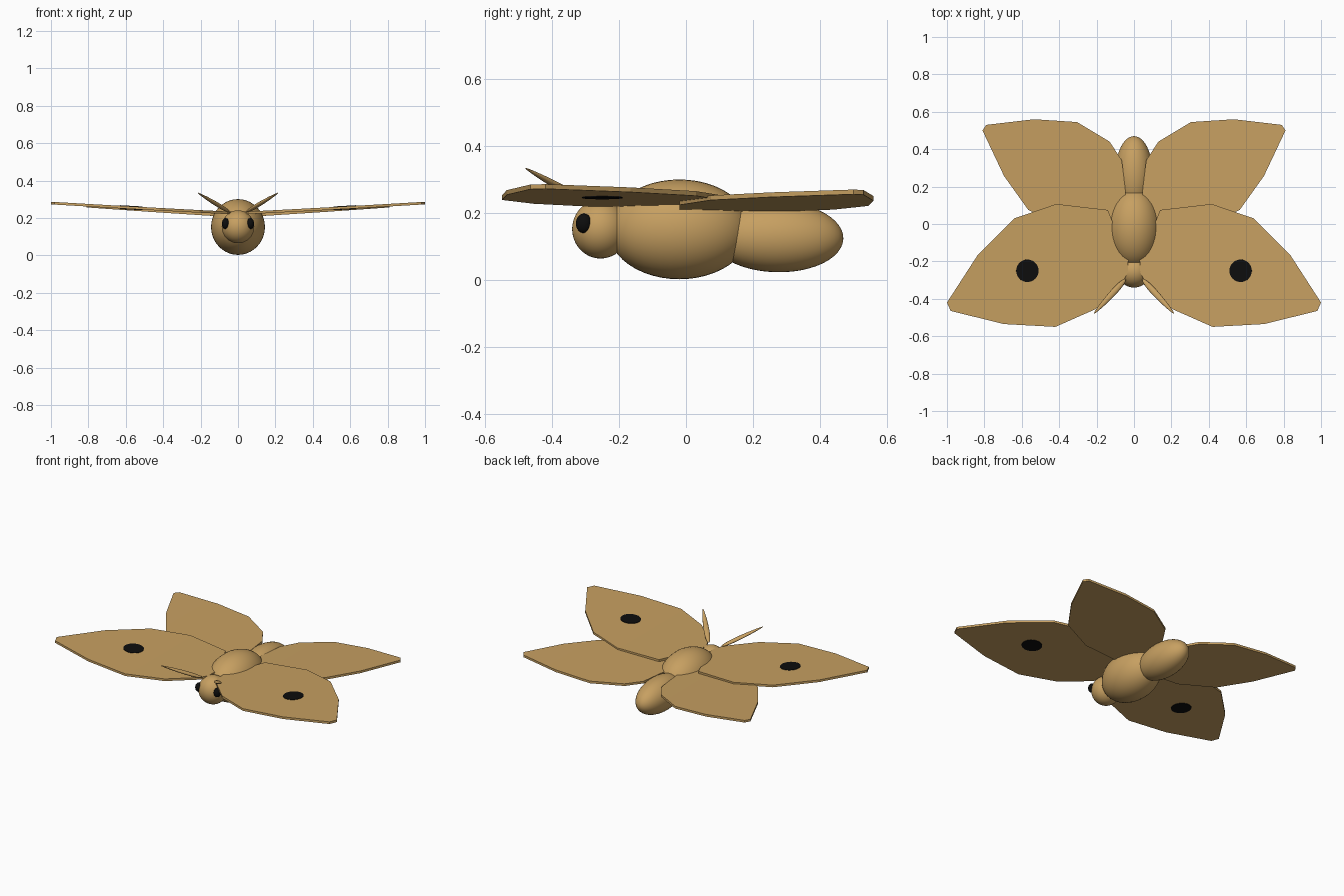
import bpy, bmesh
from mathutils import Matrix, Vector

old = bpy.data.objects.get("Cube")
if old:
    bpy.data.objects.remove(old, do_unlink=True)


def make_material(name, color):
    mat = bpy.data.materials.new(name)
    mat.use_nodes = True
    mat.diffuse_color = color
    bsdf = next(n for n in mat.node_tree.nodes if n.type == 'BSDF_PRINCIPLED')
    bsdf.inputs["Base Color"].default_value = color
    bsdf.inputs["Roughness"].default_value = 0.8
    return mat


TAN = make_material("warm_tan", (0.57, 0.35, 0.12, 1))
BLACK = make_material("black", (0.004, 0.004, 0.004, 1))


def finish(name, bm, mat, smooth=False, mirror=False):
    """Turn a bmesh into an object, optionally mirrored across x."""
    bmesh.ops.recalc_face_normals(bm, faces=bm.faces)
    for face in bm.faces:
        face.smooth = smooth
    mesh = bpy.data.meshes.new(name)
    bm.to_mesh(mesh)
    bm.free()
    mesh.materials.append(mat)
    obj = bpy.data.objects.new(name, mesh)
    bpy.context.collection.objects.link(obj)
    if mirror:
        mod = obj.modifiers.new("mirror", 'MIRROR')
        mod.use_mirror_merge = False
    return obj


def ellipsoid(name, center, radii, mat=TAN, tilt=0.0, mirror=False):
    bm = bmesh.new()
    # poles lie along y, the length of the body
    bmesh.ops.create_uvsphere(bm, u_segments=40, v_segments=24, radius=1)
    bm.transform(Matrix.Rotation(1.5708, 4, 'X'))
    bm.transform(Matrix.Translation(center) @ Matrix.Rotation(tilt, 4, 'X')
                 @ Matrix.Diagonal((*radii, 1)))
    return finish(name, bm, mat, True, mirror)


def wing(name, outline, base, slope, curve, thick=0.014):
    """Thin flat-edged plate that rises towards its tip."""
    bm = bmesh.new()
    top = bm.faces.new([bm.verts.new((x, y, thick / 2)) for x, y in outline])
    ext = bmesh.ops.extrude_face_region(bm, geom=[top], use_keep_orig=True)
    for v in ext["geom"]:
        if isinstance(v, bmesh.types.BMVert):
            v.co.z -= thick
    # cross cuts let the plate curve
    for i in range(1, 5):
        bmesh.ops.bisect_plane(bm, geom=bm.verts[:] + bm.edges[:] + bm.faces[:],
                               plane_co=(i / 5, 0, 0), plane_no=(1, 0, 0))
    for v in bm.verts:
        x = v.co.x
        v.co.z += base + slope * x + curve * x * x
    return finish(name, bm, TAN, mirror=True)


# Body
ellipsoid("thorax", (0, -0.02, 0.152), (0.144, 0.213, 0.149))
ellipsoid("abdomen", (0, 0.27, 0.13), (0.1, 0.2, 0.106), tilt=-0.03)
ellipsoid("head", (0, -0.255, 0.153), (0.087, 0.085, 0.088))
ellipsoid("eyes", (0.066, -0.305, 0.17), (0.02, 0.024, 0.029), BLACK, mirror=True)

# Wings
wing("front_wings", [
    (0.03, -0.18), (0.033, -0.26), (0.06, -0.31), (0.205, -0.455),
    (0.42, -0.55), (0.695, -0.535), (0.98, -0.465), (1.0, -0.42),
    (0.835, -0.165), (0.64, 0.03), (0.415, 0.107), (0.14, 0.075),
    (0.11, 0.0)], 0.225, 0.05, 0.005)
wing("rear_wings", [
    (0.04, -0.02), (0.35, -0.02), (0.565, 0.075), (0.695, 0.257),
    (0.81, 0.5), (0.79, 0.53), (0.535, 0.56), (0.305, 0.545),
    (0.13, 0.44), (0.065, 0.34), (0.045, 0.17)], 0.21, 0.06, 0.008)

# Round spots showing on both faces of the front wings
for name, side in (("upper_spots", 1), ("lower_spots", -1)):
    bm = bmesh.new()
    bmesh.ops.create_cone(bm, cap_ends=True, segments=32, radius1=0.06,
                          radius2=0.06, depth=0.005)
    bm.transform(Matrix.Translation((0.57, -0.25, 0.255 + side * 0.0075))
                 @ Matrix.Rotation(-0.055, 4, 'Y'))
    finish(name, bm, BLACK, mirror=True)

# Antennae: tapered spindles pointing forward, up and outward
start, end = Vector((0.045, -0.295, 0.232)), Vector((0.215, -0.48, 0.335))
axis = end - start
bm = bmesh.new()
bmesh.ops.create_uvsphere(bm, u_segments=16, v_segments=16, radius=1)
for v in bm.verts:
    taper = 1 - 0.35 * v.co.z
    v.co.x *= taper
    v.co.y *= taper
bm.transform(Matrix.Translation((start + end) / 2)
             @ axis.to_track_quat('Z', 'Y').to_matrix().to_4x4()
             @ Matrix.Diagonal((0.016, 0.01, axis.length / 2, 1)))
finish("antennae", bm, TAN, True, True)
